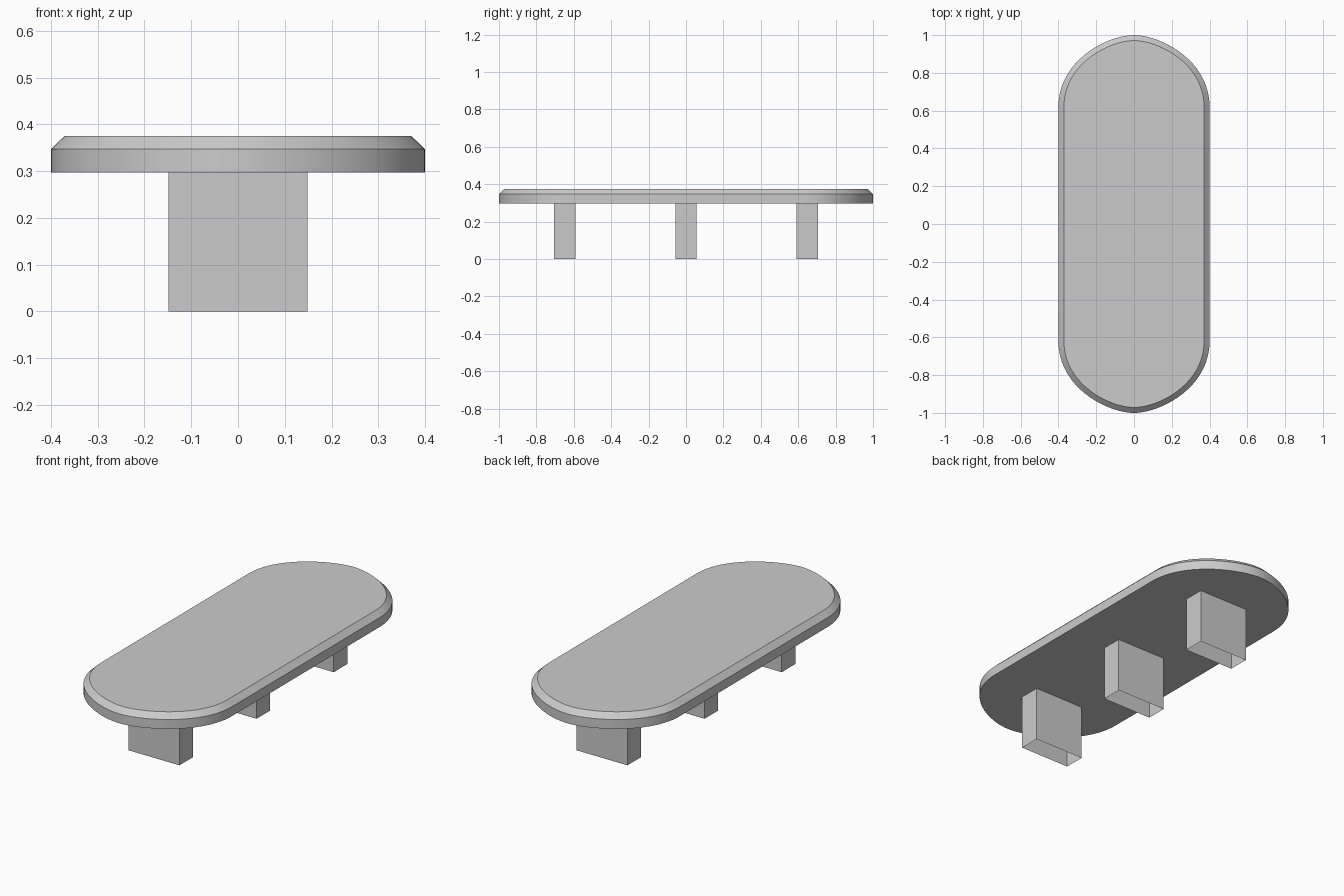
import bpy, bmesh, math
from mathutils import Vector
from mathutils.geometry import interpolate_bezier

cube = bpy.data.objects.get("Cube")
if cube:
    bpy.data.objects.remove(cube, do_unlink=True)

grey = bpy.data.materials.new("plain_grey")
grey.use_nodes = True
colour = (0.6, 0.6, 0.6, 1)
grey.diffuse_color = colour
grey.node_tree.nodes["Principled BSDF"].inputs["Base Color"].default_value = colour


def finish(name, bm):
    mesh = bpy.data.meshes.new(name)
    bm.to_mesh(mesh)
    bm.free()
    mesh.materials.append(grey)
    obj = bpy.data.objects.new(name, mesh)
    bpy.context.collection.objects.link(obj)
    return obj


def outline(inset):
    """Rounded plan outline, counter-clockwise, with soft corner curves."""
    w, l, y0 = 0.4 - inset, 1.0 - inset, 0.62
    corner = interpolate_bezier(
        Vector((w, y0, 0)), Vector((w, y0 + 0.66 * (l - y0), 0)),
        Vector((0.34 * w, l, 0)), Vector((0, l, 0)), 25)
    half = [(p.x, p.y) for p in corner]
    half += [(-x, y) for x, y in reversed(half[:-1])]
    return half + [(-x, -y) for x, y in half]


# Table top: straight rim, then a chamfer up to the flat surface
bm = bmesh.new()
rings = [[bm.verts.new((x, y, z)) for x, y in outline(inset)]
         for inset, z in ((0, 0.297), (0, 0.347), (0.029, 0.375))]
for low, high in zip(rings, rings[1:]):
    for i in range(len(low)):
        j = (i + 1) % len(low)
        bm.faces.new((low[i], low[j], high[j], high[i]))
bm.faces.new(reversed(rings[0]))
bm.faces.new(rings[-1])
top = finish("table_top", bm)
bpy.ops.object.select_all(action='DESELECT')
top.select_set(True)
bpy.context.view_layer.objects.active = top
bpy.ops.object.shade_smooth_by_angle(angle=math.radians(30))

# Three hollow block legs, open at both ends
for name, y in (("front_leg", -0.648), ("middle_leg", 0), ("back_leg", 0.648)):
    bm = bmesh.new()
    bmesh.ops.create_cube(bm, size=1)
    caps = [f for f in bm.faces if abs(f.normal.z) > 0.9]
    bmesh.ops.delete(bm, geom=caps, context='FACES_ONLY')
    for v in bm.verts:
        v.co = (v.co.x * 0.298, v.co.y * 0.114 + y, (v.co.z + 0.5) * 0.297)
    finish(name, bm)
